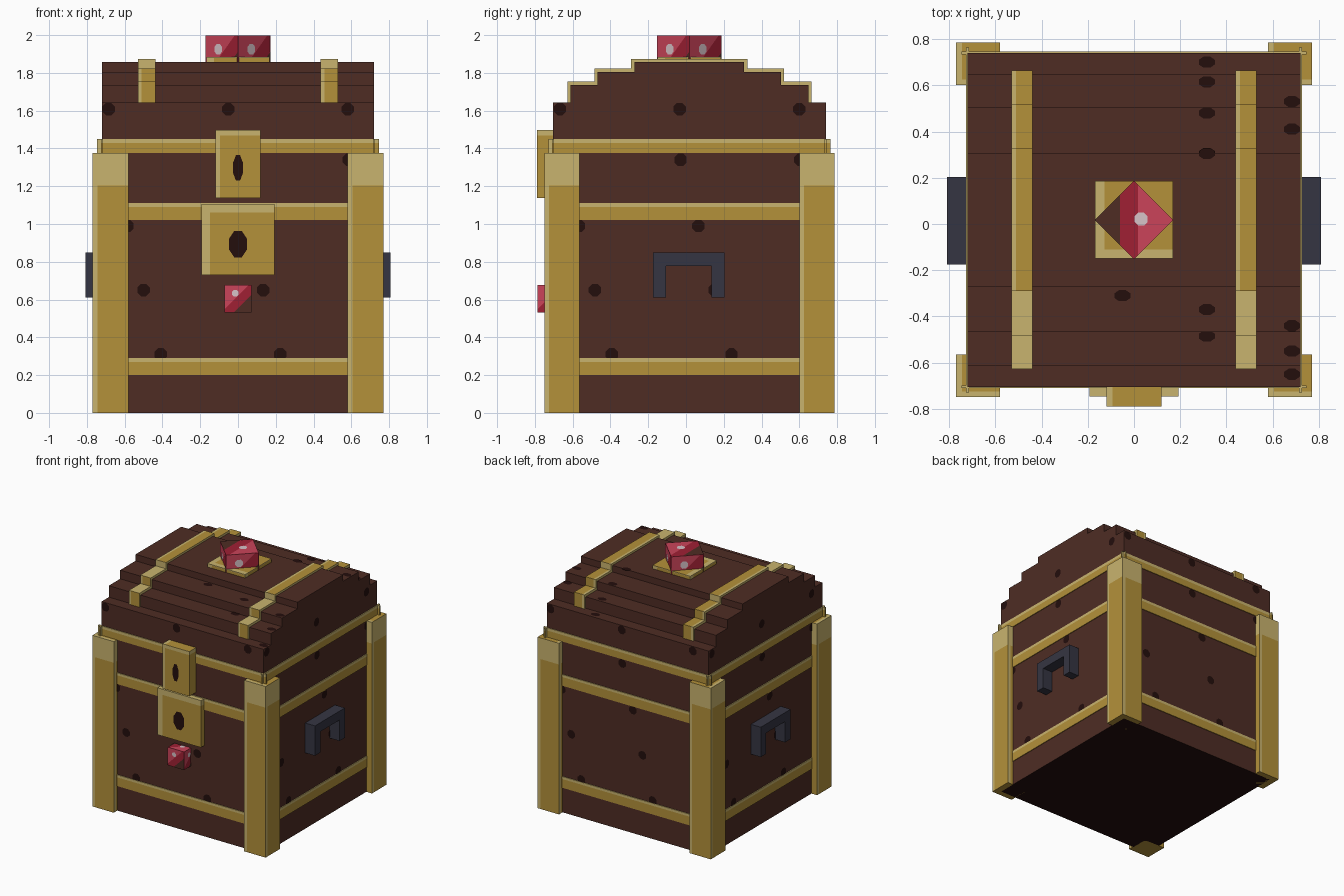
import bpy, bmesh, math
from mathutils import Vector, Matrix

if "Cube" in bpy.data.objects:
    bpy.data.objects.remove(bpy.data.objects["Cube"], do_unlink=True)


def material(name, rgb):
    lin = [((c / 255 + 0.055) / 1.055) ** 2.4 for c in rgb] + [1.0]
    m = bpy.data.materials.new(name)
    m.use_nodes = True
    m.diffuse_color = lin
    bsdf = m.node_tree.nodes["Principled BSDF"]
    bsdf.inputs["Base Color"].default_value = lin
    bsdf.inputs["Roughness"].default_value = 0.9
    return m


BROWN = material("brown wood", (78, 44, 36))
DARK = material("dark hollow", (35, 14, 12))
GOLD = material("gold", (180, 145, 58))
PALE = material("pale gold", (201, 180, 110))
IRON = material("dark iron", (53, 53, 66))
RED = material("ruby red", (160, 32, 52))
PINK = material("ruby pink", (203, 68, 90))
WHITE = material("ruby glint", (215, 195, 200))

CY = 0.018                # middle of the chest in depth
HX, HY = 0.72, 0.722      # half width and half depth of the chest
Z = Vector((0, 0, 1))


def finish(name, bm, *mats):
    me = bpy.data.meshes.new(name)
    bm.to_mesh(me)
    bm.free()
    for m in mats:
        me.materials.append(m)
    ob = bpy.data.objects.new(name, me)
    bpy.context.collection.objects.link(ob)
    return ob


def box_mesh(lo, hi):
    lo, hi = Vector(lo), Vector(hi)
    bm = bmesh.new()
    bmesh.ops.create_cube(bm, size=1, matrix=Matrix.Translation((lo + hi) / 2)
                          @ Matrix.Diagonal((*(hi - lo), 1)))
    return bm


def cut(bm, co, no):
    bmesh.ops.bisect_plane(bm, geom=bm.verts[:] + bm.edges[:] + bm.faces[:],
                           plane_co=co, plane_no=no)
    bm.normal_update()


def gold_box(name, lo, hi, strip, top):
    """Gold box with a pale top band and a pale strip on each face's left side."""
    bm = box_mesh(lo, hi)
    lo, hi = Vector(lo), Vector(hi)
    mid, half = (lo + hi) / 2, (hi - lo) / 2
    cut(bm, (0, 0, hi.z - top), Z)
    if strip:
        for axis in (Vector((1, 0, 0)), Vector((0, 1, 0))):
            reach = half.dot(axis) - strip
            if reach > 0.02:
                for s in (-1, 1):
                    cut(bm, mid + axis * reach * s, axis)
    for f in bm.faces:
        c = f.calc_center_median() - mid
        if f.normal.z > 0.5:
            pale = c.x < strip - half.x or c.y < strip - half.y or not strip
        elif f.normal.z < -0.5:
            pale = False
        else:
            left = f.normal.cross(Z)
            reach = half.x if abs(left.x) > 0.5 else half.y
            pale = c.z > half.z - top or (reach > strip + 0.02 and c.dot(left) > reach - strip > 0 and strip > 0)
        f.material_index = int(pale)
    return finish(name, bm, GOLD, PALE)


def prism(profile, x0, x1):
    """Extrude a (y, z) profile along x."""
    bm = bmesh.new()
    face = bm.faces.new([bm.verts.new((x0, y, z)) for y, z in profile])
    ext = bmesh.ops.extrude_face_region(bm, geom=[face])["geom"]
    bmesh.ops.translate(bm, vec=(x1 - x0, 0, 0),
                        verts=[v for v in ext if isinstance(v, bmesh.types.BMVert)])
    bmesh.ops.recalc_face_normals(bm, faces=bm.faces[:])
    bm.normal_update()
    return bm


def stepped(steps, base):
    """Symmetric stepped outline from (half depth, top height) pairs."""
    right, z = [], base
    for h, top in steps:
        right += [(h, z), (h, top)]
        z = top
    return [(CY + h, z) for h, z in right] + [(CY - h, z) for h, z in reversed(right)]


# Chest body with a dark underside
body = box_mesh((-HX, CY - HY, 0), (HX, CY + HY, 1.45))
for f in body.faces:
    f.material_index = int(f.normal.z < -0.5)
finish("chest_body", body, BROWN, DARK)

# Stepped lid
LID = [(HY, 1.643), (0.63, 1.735), (0.486, 1.805), (0.29, 1.857)]
finish("lid", prism(stepped(LID, 1.45), -HX, HX), BROWN)

# Gold straps over the lid
STRAP = [(0.646, 1.755), (0.502, 1.823), (0.308, 1.873)]
for side, x0 in (("right", -0.53), ("left", 0.438)):
    bm = prism(stepped(STRAP, 1.64), x0, x0 + 0.092)
    cut(bm, (x0 + 0.02, 0, 0), (1, 0, 0))
    for f in bm.faces:
        c = f.calc_center_median()
        f.material_index = int(abs(f.normal.x) > 0.5 or c.x < x0 + 0.02
                               or (f.normal.z > 0.5 and c.y < -0.36)
                               or (f.normal.z < 0.5 and c.z > 1.83))
    finish("lid_strap_" + side, bm, GOLD, PALE)

# Corner posts
for sx, xn in ((-1, "right"), (1, "left")):
    for sy, yn in ((-1, "front"), (1, "back")):
        xs = sorted((sx * 0.58, sx * 0.77))
        ys = sorted((CY + sy * 0.583, CY + sy * 0.767))
        gold_box(f"post_{yn}_{xn}", (xs[0], ys[0], 0), (xs[1], ys[1], 1.375), 0.025, 0.17)

# Thin gold bands and the rim on all four sides
T = 0.006
for name, z0, z1, reach, strip, top in (("lower_band", 0.2, 0.29, 0.6, 0, 0.02),
                                        ("upper_band", 1.02, 1.11, 0.6, 0, 0.02),
                                        ("rim", 1.375, 1.45, 0.746, 0.025, 0.022)):
    for s, xn, yn in ((-1, "right", "front"), (1, "left", "back")):
        y, x = CY + s * HY, s * HX
        gold_box(f"{name}_{yn}", (-reach, y - T, z0), (reach, y + T, z1), strip, top)
        gold_box(f"{name}_{xn}", (x - T, CY - reach, z0), (x + T, CY + reach, z1), strip, top)

# Latch plates
gold_box("latch_lower_plate", (-0.193, -0.747, 0.73), (0.193, -0.69, 1.107), 0.045, 0.045)
gold_box("latch_upper_plate", (-0.12, -0.79, 1.138), (0.12, -0.70, 1.497), 0.026, 0.028)


def disc(bm, pos, normal, rx, ry, mat=0, sides=8):
    rot = Vector(normal).to_track_quat("Z", "Y").to_matrix().to_4x4()
    m = (Matrix.Translation(pos) @ rot @ Matrix.Diagonal((rx, ry, 1, 1))
         @ Matrix.Rotation(math.pi / sides, 4, "Z"))
    new = bmesh.ops.create_circle(bm, cap_ends=True, segments=sides, radius=1.08, matrix=m)
    for f in {f for v in new["verts"] for f in v.link_faces}:
        f.material_index = mat


# Keyholes
bm = bmesh.new()
for y, z, w, h in ((-0.793, 1.297, 0.026, 0.068), (-0.750, 0.893, 0.047, 0.071)):
    disc(bm, (0, y, z), (0, -1, 0), w, h)
finish("keyholes", bm, DARK)

# Knot holes repeating around the four walls
bm = bmesh.new()
ROWS = [(0.31, -0.41), (0.65, -0.5), (0.99, -0.585), (1.34, -0.68), (1.608, -0.685)]
for z, start in ROWS:
    for k in range(3):
        u = start + 0.633 * k
        if abs(u) > 0.69:
            continue
        for s in (-1, 1):
            disc(bm, (-s * u, CY + s * (HY + 0.003), z), (0, s, 0), 0.033, 0.033)
            disc(bm, (s * (HX + 0.003), CY + s * u, z), (s, 0, 0), 0.033, 0.033)
# Knot holes on the lid steps
for x, ys in ((0.315, (0.70, 0.615, 0.48, 0.305, -0.37, -0.485)),
              (0.683, (0.53, 0.41, -0.44, -0.55, -0.65)), (-0.05, (-0.31,))):
    for y in ys:
        z = max(t for h, t in LID if abs(y - CY) <= h)
        disc(bm, (x, y, z + 0.003), (0, 0, 1), 0.035, 0.024)
finish("knot_holes", bm, DARK)

# Iron side handles
for s, n in ((-1, "right"), (1, "left")):
    arch = [(-0.176, 0.61), (-0.176, 0.85), (0.204, 0.85), (0.204, 0.61),
            (0.135, 0.61), (0.135, 0.778), (-0.105, 0.778), (-0.105, 0.61)]
    finish("handle_" + n, prism(arch, s * 0.71, s * 0.808), IRON)


def gem(name, centre, size, angle):
    """Cube gem with a pink corner, a brown corner and a glint on each face."""
    bm = bmesh.new()
    bmesh.ops.create_cube(bm, size=size)
    e = 0.002
    patches = [(1, ((0, 0.1), (0.9, 1), (0, 1))), (2, ((0.36, 0), (1, 0), (1, 0.64)))]
    for n in ((0, -1, 0), (1, 0, 0), (0, 1, 0), (-1, 0, 0), (0, 0, 1)):
        n = Vector(n)
        # The top patch points its pink corner to +x once the cube is turned
        right = Z.cross(n) if n.z == 0 else Vector((0, 1, 0))
        up = n.cross(right)

        def at(u, v, lift):
            return n * (size / 2 + lift) + (right * (u - 0.5) + up * (v - 0.5)) * size
        for mat, tri in patches:
            pts = tri
            if n.z:
                pts = [(1 - v, 1 - u) for u, v in tri][::-1]
                right, up = Vector((1, 0, 0)), Vector((0, 1, 0))
                pts = [(1 - u, v) for u, v in tri][::-1]
                pts = [(u, 1 - v) for u, v in pts][::-1]
            f = bm.faces.new([bm.verts.new(at(u, v, e)) for u, v in pts])
            f.material_index = mat
        g = (0.4, 0.7) if n.z == 0 else (0.6, 0.42)
        disc(bm, at(*g, 2 * e), n, size * 0.12, size * 0.12, 3)
    bm.normal_update()
    ob = finish(name, bm, RED, PINK, BROWN, WHITE)
    ob.location = centre
    ob.rotation_euler.z = angle
    return ob


# Gems and the top gem's mount
gem("front_gem", (0, -0.715, 0.605), 0.145, 0)
gem("top_gem", (0, CY, 1.877), 0.24, math.pi / 4)
gold_box("gem_mount", (-0.168, CY - 0.168, 1.85), (0.168, CY + 0.168, 1.885), 0.04, 0.006)
